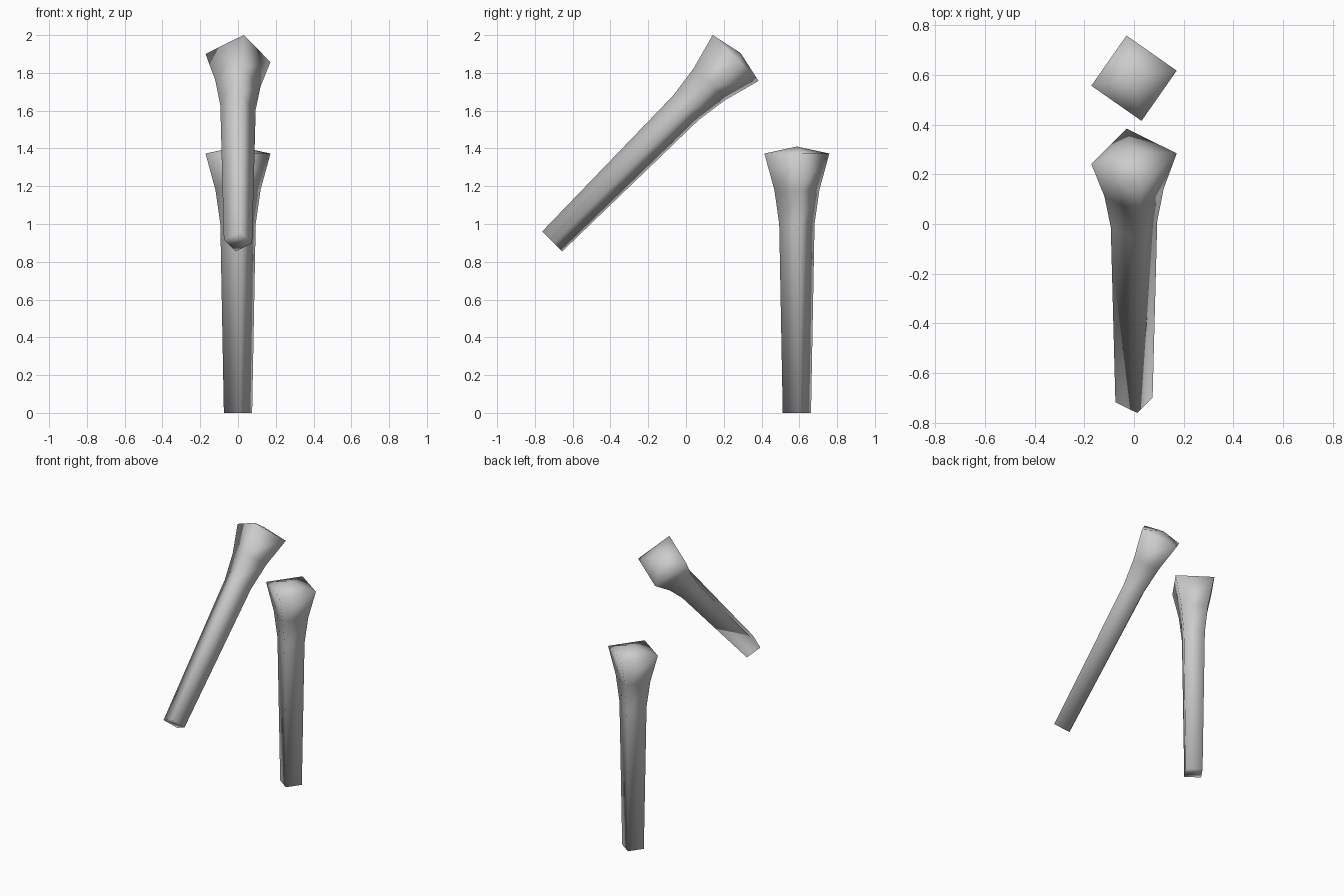
import bpy, bmesh, math

if "Cube" in bpy.data.objects:
    bpy.data.objects.remove(bpy.data.objects["Cube"])

# (height, corner radius) of each square section
PROFILE = [(0.0, 0.076), (1.0, 0.095), (1.18, 0.121), (1.373, 0.1745)]
TIP = 1.41
TURN = math.radians(10)


def flared_post(name, location, tilt):
    bm = bmesh.new()
    rings = []
    for z, r in PROFILE:
        rings.append([bm.verts.new((r * math.cos(TURN + i * math.pi / 2),
                                    r * math.sin(TURN + i * math.pi / 2), z))
                      for i in range(4)])
    # side walls
    for a, b in zip(rings, rings[1:]):
        for i in range(4):
            j = (i + 1) % 4
            bm.faces.new((a[i], a[j], b[j], b[i]))
    # flat foot and shallow pointed top
    bm.faces.new(rings[0][::-1])
    tip = bm.verts.new((0, 0, TIP))
    for i in range(4):
        bm.faces.new((rings[-1][i], rings[-1][(i + 1) % 4], tip))
    for f in bm.faces:
        f.smooth = True
    mesh = bpy.data.meshes.new(name)
    bm.to_mesh(mesh)
    bm.free()
    ob = bpy.data.objects.new(name, mesh)
    ob.location = location
    ob.rotation_euler = (tilt, 0, 0)
    bpy.context.collection.objects.link(ob)
    return ob


# standing post at the back, leaning post in front
flared_post("upright_post", (0, 0.587, 0), 0)
flared_post("tilted_post", (0, -0.708, 0.908), math.radians(-45))
